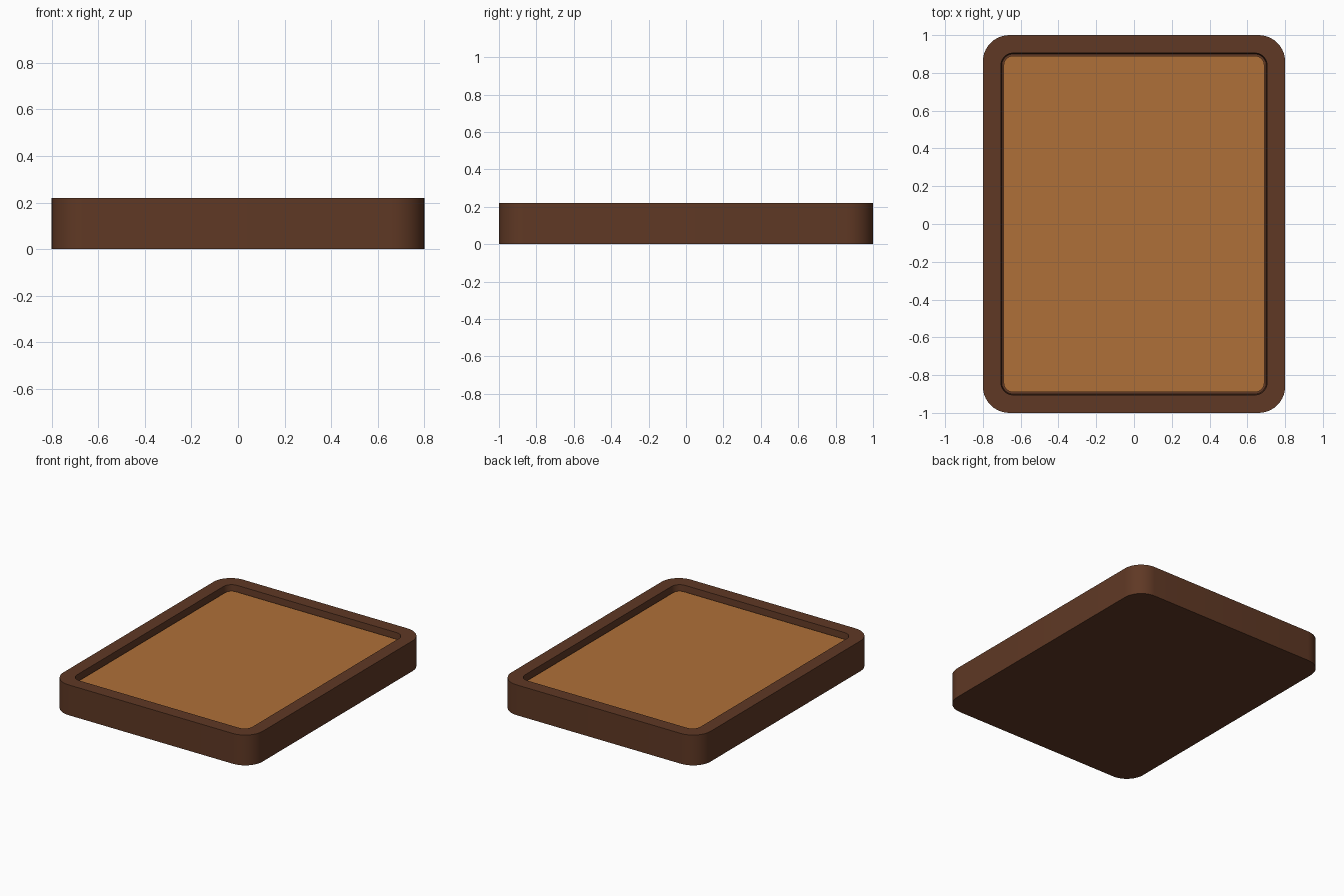
import bpy, bmesh, math

if "Cube" in bpy.data.objects:
    bpy.data.objects.remove(bpy.data.objects["Cube"])

def material(name, color):
    m = bpy.data.materials.new(name)
    m.diffuse_color = color
    m.use_nodes = True
    m.node_tree.nodes["Principled BSDF"].inputs["Base Color"].default_value = m.diffuse_color
    return m

def ring(bm, hx, hy, r, z, n=10):
    vs = []
    for k, (sx, sy) in enumerate([(1, 1), (-1, 1), (-1, -1), (1, -1)]):
        for i in range(n + 1):
            a = math.pi / 2 * (k + i / n)
            vs.append(bm.verts.new((sx * (hx - r) + r * math.cos(a),
                                    sy * (hy - r) + r * math.sin(a), z)))
    return vs

def loft(name, sections, mat):
    bm = bmesh.new()
    rings = [ring(bm, *s) for s in sections]
    for a, b in zip(rings, rings[1:]):
        for i in range(len(a)):
            j = (i + 1) % len(a)
            bm.faces.new((a[i], a[j], b[j], b[i]))
    bm.faces.new(rings[0][::-1])
    bm.faces.new(rings[-1])
    me = bpy.data.meshes.new(name)
    bm.to_mesh(me)
    bm.free()
    ob = bpy.data.objects.new(name, me)
    bpy.context.collection.objects.link(ob)
    me.materials.append(mat)
    bpy.context.view_layer.objects.active = ob
    ob.select_set(True)
    bpy.ops.object.shade_smooth_by_angle(angle=math.radians(30))
    ob.select_set(False)

dark = material("dark_wood", (0.115, 0.04, 0.018, 1))
tan = material("tan_panel", (0.43, 0.16, 0.04, 1))

# Tray body: outer wall, rim and stepped recess (half x, half y, corner radius, z)
loft("tray_frame", [(0.8, 1.0, 0.14, 0), (0.8, 1.0, 0.14, 0.22),
                    (0.705, 0.905, 0.065, 0.22), (0.70, 0.90, 0.06, 0.165)], dark)
# Inlaid panel
loft("inlay_panel", [(0.69, 0.89, 0.05, 0.15), (0.69, 0.89, 0.05, 0.18)], tan)
